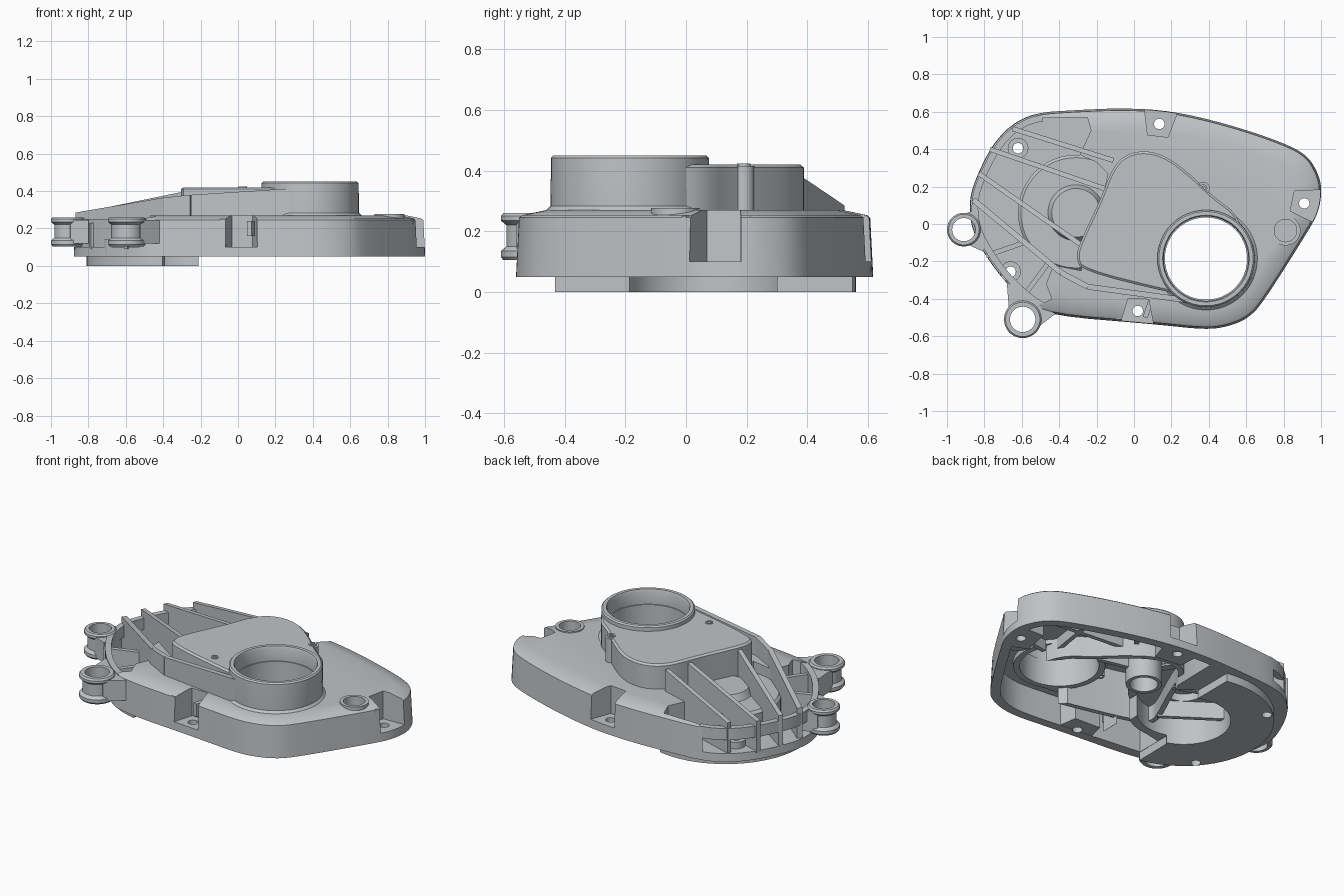
import bpy, bmesh, math
from mathutils import Vector

cube = bpy.data.objects.get("Cube")
if cube:
    bpy.data.objects.remove(cube)

metal = bpy.data.materials.new("cast grey metal")
metal.use_nodes = True
GREY = (0.53, 0.55, 0.57, 1)
metal.diffuse_color = GREY
metal.node_tree.nodes["Principled BSDF"].inputs["Base Color"].default_value = GREY


# ---- helpers ----
def loft(name, loops, ring=False):
    """Skin loops given as (points, z); cap both ends, or close into a ring."""
    bm = bmesh.new()
    rows = [[bm.verts.new((p[0], p[1], z)) for p in pts] for pts, z in loops]
    pairs = list(zip(rows, rows[1:]))
    if ring:
        pairs.append((rows[-1], rows[0]))
    else:
        bm.faces.new(rows[0][::-1])
        bm.faces.new(rows[-1])
    for a, b in pairs:
        for i in range(len(a)):
            j = (i + 1) % len(a)
            bm.faces.new((a[i], a[j], b[j], b[i]))
    bmesh.ops.recalc_face_normals(bm, faces=bm.faces)
    mesh = bpy.data.meshes.new(name)
    bm.to_mesh(mesh)
    bm.free()
    mesh.materials.append(metal)
    obj = bpy.data.objects.new(name, mesh)
    bpy.context.collection.objects.link(obj)
    return obj


def prism(name, pts, z0, z1):
    return loft(name, [(pts, z0), (pts, z1)])


def circle(c, r, n=48):
    return [(c[0] + r * math.cos(math.tau * i / n), c[1] + r * math.sin(math.tau * i / n))
            for i in range(n)]


def lathe(name, c, profile, ring=False):
    return loft(name, [(circle(c, r), z) for r, z in profile], ring)


def tube(name, c, r, hole, z0, z1):
    return lathe(name, c, [(r, z0), (r, z1), (hole, z1), (hole, z0)], True)


def rounded(pts, times=2):
    for _ in range(times):
        out = []
        for a, b in zip(pts, pts[1:] + pts[:1]):
            a, b = Vector(a), Vector(b)
            out += [a.lerp(b, 0.25), a.lerp(b, 0.75)]
        pts = out
    return pts


def inset(pts, d):
    """Move a clockwise outline inwards by d."""
    out = []
    for i, p in enumerate(pts):
        t = (pts[(i + 1) % len(pts)] - pts[i - 1]).normalized()
        out.append(p + Vector((t.y, -t.x)) * d)
    return out


def plate(name, p, q, z0, zp, zq, thick=0.026):
    """Upright web from p to q whose top slopes from zp to zq."""
    p, q = Vector(p), Vector(q)
    t = (q - p).normalized()
    n = Vector((-t.y, t.x)) * thick / 2
    obj = prism(name, [p + n, q + n, q - n, p - n], z0, 1)
    for v, z in zip(list(obj.data.vertices)[4:], (zp, zq, zq, zp)):
        v.co.z = z
    return obj


def cut(obj, cutters):
    for c in cutters:
        m = obj.modifiers.new("cut", "BOOLEAN")
        m.operation, m.solver, m.object = "DIFFERENCE", "EXACT", c
    graph = bpy.context.evaluated_depsgraph_get()
    mesh = bpy.data.meshes.new_from_object(obj.evaluated_get(graph))
    obj.modifiers.clear()
    obj.data = mesh


# ---- outlines ----
outline = rounded([(-.05, .62), (.2, .605), (.5, .535), (.8, .435), (.93, .365), (.99, .26),
                   (1.005, .17), (.985, .06), (.93, -.04), (.69, -.42), (.61, -.505),
                   (.5, -.55), (.38, -.565), (.1, -.535), (-.45, -.49), (-.57, -.42),
                   (-.7, -.3), (-.82, -.13), (-.875, 0), (-.88, .14), (-.84, .26),
                   (-.76, .42), (-.66, .53), (-.53, .595), (-.3, .61)])
hub_line = rounded([(-.29, -.1), (-.18, .13), (-.12, .29), (-.05, .37), (.06, .395), (.18, .36),
                    (.32, .25), (.42, .15), (.57, .04), (.61, -.2), (.4, -.4), (.2, -.37),
                    (-.28, -.25), (-.31, -.18)])
recess_line = [(-.25, .57), (-.23, .5), (-.29, .37), (-.2, .33), (-.14, .27), (-.17, .13),
               (-.29, -.12), (-.28, -.25), (-.43, -.22), (-.47, -.32), (-.44, -.4),
               (-.52, -.44), (-.7, -.5), (-1.1, -.1), (-1.1, .4), (-.7, .7), (-.5, .57)]
BORE, HOUSING, DOWEL = (.385, -.185), (-.31, .06), (.81, -.035)
top_line = inset(outline, 0.01)

# ---- cutters ----
cavity = prism("cavity_cutter", [p for p in inset(outline, .055) if p.x > -.13], -.1, .225)
side_cavity = prism("side_cavity_cutter", [(-.4, -.425), (-.1, -.46), (-.1, -.2), (-.25, -.24),
                                           (-.4, -.27)], -.1, .226)
hub_cavity = prism("hub_cavity_cutter", inset(hub_line, .03), -.1, .385)
recess = prism("recess_cutter", recess_line, .1, .6)
bore_cut = prism("bore_cutter", circle(BORE, .24), -.1, .6)
housing_cut = prism("housing_cutter", circle(HOUSING, .26), -.1, .19)
dowel_cut = prism("dowel_cutter", circle(DOWEL, .06), .18, .6)
foot_cut = prism("foot_cutter", [(-.41, -1), (1, -1), (1, 1), (-.21, 1), (-.21, .1),
                                 (-.4, -.2)], -.1, .2)
open_cut = prism("open_side_cutter", [(-.13, -1), (1, -1), (1, 1), (-.13, 1)], -.1, .185)
helpers = [cavity, side_cavity, hub_cavity, recess, bore_cut, housing_cut, dowel_cut,
           foot_cut, open_cut]

# ---- bolt pockets around the edge ----
bolt_cuts, pocket_cuts, pockets = [], [], []
for i, (x, y, angle) in enumerate([(.135, .535, 83), (.91, .11, -12), (.02, -.465, -93)]):
    c, a = Vector((x, y)), math.radians(angle)
    out, side = Vector((math.cos(a), math.sin(a))), Vector((-math.sin(a), math.cos(a)))

    def trapezoid(back, front, w0, w1):
        return [c + out * u + side * w for u, w in
                ((-back, -w0), (front, -w1), (front, w1), (-back, w0))]

    pocket_cuts.append(prism("pocket_cutter", trapezoid(.065, .2, .055, .12), .1, .6))
    bolt_cuts.append(prism("bolt_cutter", circle(c, .028, 24), -.1, .6))
    pockets.append(prism(f"bolt_pocket_{i}", trapezoid(.095, .05, .085, .115), .052, .25))
for p in pockets:
    cut(p, pocket_cuts + bolt_cuts)

# ---- bolt bosses in the open end ----
end_bolts = [(-.62, .405), (-.66, -.255)]
for c in end_bolts:
    tube("end_bolt_boss", c, .055, .028, .06, .14)
    bolt_cuts.append(prism("bolt_cutter", circle(c, .028, 24), -.1, .6))
helpers += bolt_cuts + pocket_cuts

# ---- main cover and foot ----
cover = loft("cover_body", [(outline, .05), (top_line, .245), (inset(outline, .02), .253),
                            (inset(outline, .1), .27)])
cut(cover, [cavity, side_cavity, hub_cavity, recess, bore_cut, housing_cut, dowel_cut]
    + pocket_cuts + bolt_cuts)
foot = prism("crescent_foot", circle(HOUSING, .5, 72), 0, .052)
cut(foot, [foot_cut, housing_cut] + bolt_cuts)

# ---- raised hub, bearing collar and bearing housing ----
hub = loft("raised_hub", [(hub_line, .1), (hub_line, .41), (inset(hub_line, .012), .42)])
cut(hub, [hub_cavity, bore_cut])
lathe("bearing_collar", BORE, [(.255, .2), (.262, .27), (.26, .442), (.252, .45), (.232, .45),
                               (.226, .435), (.226, .36), (.22, .36), (.22, .2)], True)
lathe("collar_fillet", BORE, [(.275, .24), (.275, .27), (.255, .29), (.25, .24)], True)
housing = lathe("bearing_housing", HOUSING,
                [(.11, .235), (.11, .19), (.26, .19), (.26, .05), (.31, .05),
                 (.31, .195), (.295, .21), (.15, .21), (.13, .25)])
cut(housing, [open_cut])
for c in [(.37, .19), (.025, -.26)]:
    tube("hub_pin", c, .022, .012, .3, .424)
lathe("pin_boss", (.37, .19), [(.035, .25), (.035, .415)])
dowel = prism("dowel_seat", circle(DOWEL, .08), .12, .277)
cut(dowel, [dowel_cut])

# ---- rim around the open end ----
end = [i for i, p in enumerate(outline) if p.x < -.47]
inner = inset(outline, .045)


def rim(name, ids, z0, z1):
    prism(name, [top_line[i] for i in ids] + [inner[i] for i in reversed(ids)], z0, z1)


rim("end_rim", end, .18, .25)
rim("end_wall", [i for i in end if outline[i].y < .03], .09, .2)

# ---- sloping fins ----
for p, q in [((-.65, .51), (-.11, .34)), ((-.77, .4), (-.13, .18)), ((-.83, .27), (-.27, -.12))]:
    plate("fin", p, q, .09, .285, .4)
long_fin = [(-.86, .13, .285), (-.39, -.26, .365), (-.25, -.335, .38), (.3, -.41, .415)]
for i, (a, b) in enumerate(zip(long_fin, long_fin[1:])):
    plate("long_fin", a[:2], b[:2], .2 if i else .09, a[2], b[2], .03)
for p, q in [((-.79, -.17), (-.59, -.1)), ((-.6, -.4), (-.46, -.21))]:
    plate("cell_web", p, q, .09, .23, .23)

# ---- mounting ears, each blended into the wall by a tapered web ----
for c, r, hole, root in [((-.91, -.03), .09, .062, ((-.84, .08), (-.8, -.15))),
                         ((-.595, -.51), .1, .068, ((-.42, -.48), (-.68, -.31)))]:
    lathe("mounting_ear", c, [(r - .008, .105), (r, .115), (r, .135), (r - .018, .15),
                              (r - .018, .22), (r, .235), (r, .25), (r - .008, .26),
                              (hole, .26), (hole, .105)], True)
    across = (Vector(root[1]) - Vector(root[0])).normalized() * (r - .012)
    web = prism("ear_web", [Vector(c) - across, root[0], root[1], Vector(c) + across], .12, .245)
    eye = prism("eye_cutter", circle(c, hole + .006), -.1, .6)
    cut(web, [eye])
    helpers.append(eye)

# ---- bosses and stiffeners inside ----
for c, r, z in [((.03, .12), .1, .08), ((.17, .22), .09, .2)]:
    tube("inner_boss", c, r, r * .78, z, .39)
for p, q in [((.13, .1), (.3, .06)), ((.1, -.38), (.06, -.5)), ((.26, .33), (.35, .53)),
             ((.3, .25), (.84, .2)), ((.6, -.06), (.72, -.04)), ((.02, .35), (0, .56)),
             ((-.14, -.28), (-.17, -.47)), ((.55, .0), (.62, .46))]:
    plate("inner_stiffener", p, q, .16, .24, .24)

# ---- tidy up and shading ----
for h in helpers:
    bpy.data.objects.remove(h)
bpy.ops.object.select_all(action="DESELECT")
for o in bpy.context.scene.objects:
    if o.type == "MESH":
        o.select_set(True)
        bpy.context.view_layer.objects.active = o
bpy.ops.object.shade_smooth_by_angle(angle=math.radians(30))
